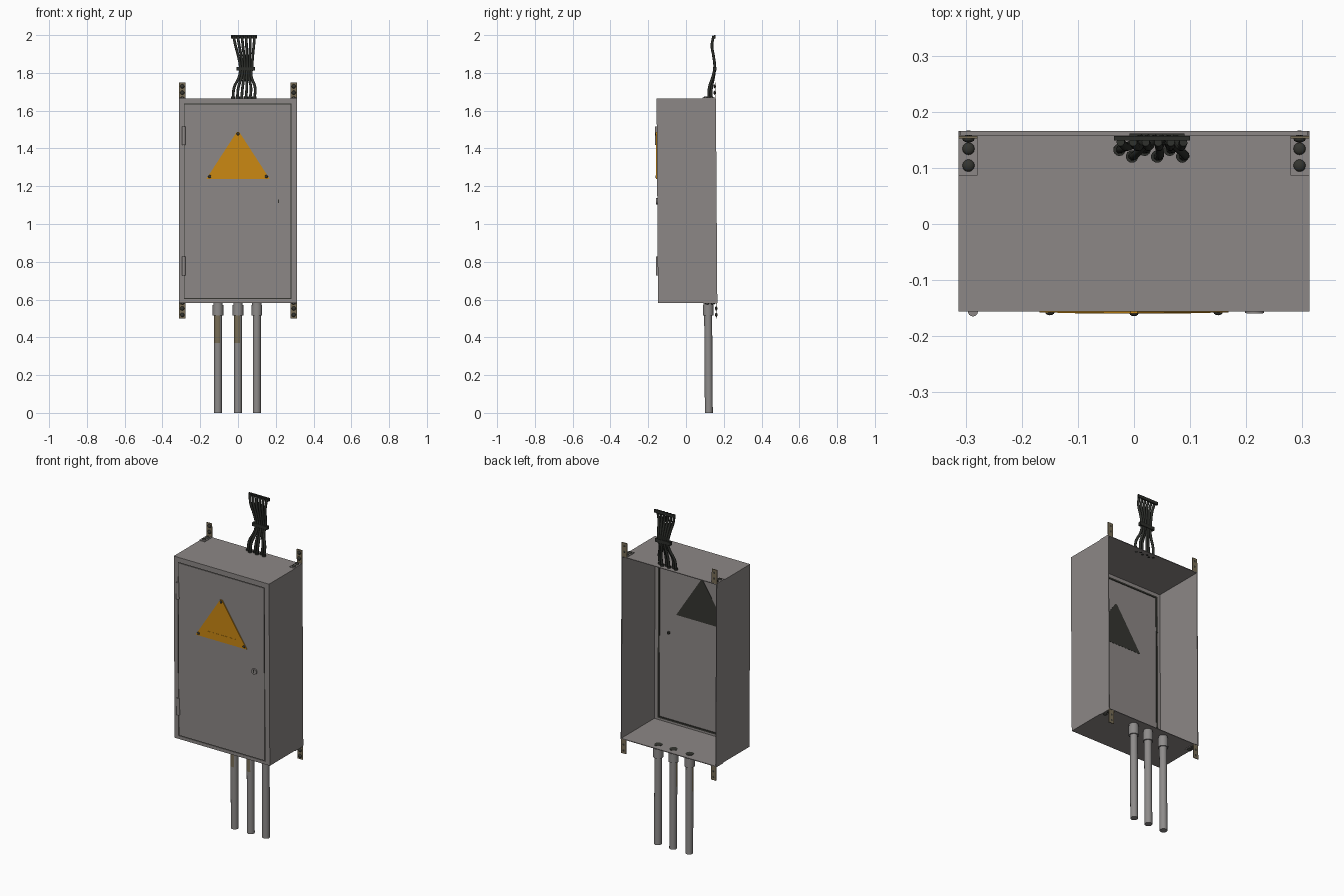
import bpy, bmesh, math
from mathutils import Vector, Matrix

if "Cube" in bpy.data.objects:
    bpy.data.objects.remove(bpy.data.objects["Cube"])


def mat(name, r, g, b):
    m = bpy.data.materials.new(name)
    m.diffuse_color = (r, g, b, 1)
    m.use_nodes = True
    m.node_tree.nodes["Principled BSDF"].inputs["Base Color"].default_value = m.diffuse_color
    return m


GREY = mat("painted grey steel", 0.265, 0.245, 0.238)
DARK = mat("dark metal", 0.035, 0.036, 0.03)
ORANGE = mat("warning orange", 0.60, 0.25, 0.006)
PIPE = mat("pipe grey", 0.27, 0.26, 0.255)
TAN = mat("weathered tan", 0.19, 0.155, 0.095)
BLACK = mat("cable black", 0.025, 0.027, 0.023)


def lean(v):
    # the whole assembly leans very slightly back
    return Vector((v[0], v[1] + (1.12 - v[2]) * 0.007, v[2]))


def finish(bm, name, *mats):
    for v in bm.verts:
        v.co = lean(v.co)
    bmesh.ops.recalc_face_normals(bm, faces=bm.faces)
    for f in bm.faces:
        f.smooth = True
    me = bpy.data.meshes.new(name)
    bm.to_mesh(me)
    bm.free()
    me.set_sharp_from_angle(angle=math.radians(32))
    for m in mats:
        me.materials.append(m)
    ob = bpy.data.objects.new(name, me)
    bpy.context.collection.objects.link(ob)
    return ob


def add_box(bm, x0, x1, y0, y1, z0, z1):
    m = Matrix.Translation(((x0 + x1) / 2, (y0 + y1) / 2, (z0 + z1) / 2)) @ \
        Matrix.Diagonal((x1 - x0, y1 - y0, z1 - z0, 1))
    bmesh.ops.create_cube(bm, size=1, matrix=m)


def boxes(name, m, *dims):
    bm = bmesh.new()
    for d in dims:
        add_box(bm, *d)
    return finish(bm, name, m)


def add_cyl(bm, c, r, h, axis="Z", n=20, r2=None):
    rot = {"Z": Matrix(), "Y": Matrix.Rotation(math.pi / 2, 4, "X")}[axis]
    bmesh.ops.create_cone(bm, cap_ends=True, segments=n, radius1=r, radius2=r if r2 is None else r2,
                          depth=h, matrix=Matrix.Translation(c) @ rot)


def add_dome(bm, c, r, axis, flat=0.6):
    s = [r, r, r]
    s["XYZ".index(axis)] *= flat
    bmesh.ops.create_uvsphere(bm, u_segments=12, v_segments=8, radius=1,
                              matrix=Matrix.Translation(c) @ Matrix.Diagonal((*s, 1)))


def triangle(name, m, pts, y0, y1):
    bm = bmesh.new()
    f = bm.faces.new([bm.verts.new((x, y0, z)) for x, z in pts])
    ext = bmesh.ops.extrude_face_region(bm, geom=[f])
    for v in ext["geom"]:
        if isinstance(v, bmesh.types.BMVert):
            v.co.y = y1
    return finish(bm, name, m)


# Cabinet shell, open at the back
W, F, B, Z0, Z1, T = 0.313, -0.152, 0.162, 0.583, 1.665, 0.004
boxes("cabinet_walls", GREY,
      (-W, -W + T, F, B, Z0, Z1), (W - T, W, F, B, Z0, Z1),
      (-W + T, W - T, F, B, Z1 - T, Z1), (-W + T, W - T, F, B, Z0, Z0 + T))

# Front frame around the door opening
L, R, D0, D1 = -0.287, 0.284, 0.602, 1.637
boxes("front_frame", GREY,
      (-W + T, L, F, F + T, Z0 + T, Z1 - T), (R, W - T, F, F + T, Z0 + T, Z1 - T),
      (L, R, F, F + T, D1, Z1 - T), (L, R, F, F + T, Z0 + T, D0))

# Dark seal behind the door gap
boxes("door_seal", DARK,
      (L - .002, L + .008, F + T, F + .008, D0, D1), (R - .008, R + .002, F + T, F + .008, D0, D1),
      (L, R, F + T, F + .008, D1 - .008, D1 + .002), (L, R, F + T, F + .008, D0 - .002, D0 + .008))

# Door panel
G = 0.005
boxes("door", GREY, (L + G, R - G, F, F + T, D0 + G, D1 - G))

# Hinges
bm = bmesh.new()
for z in (1.467, 0.777):
    add_cyl(bm, (L, F - 0.001, z), 0.009, 0.1, n=16)
finish(bm, "hinges", GREY)

# Lock with key slot
bm = bmesh.new()
add_cyl(bm, (0.215, F - 0.002, 1.12), 0.017, 0.01, "Y", 24)
finish(bm, "lock", GREY)
boxes("lock_slot", DARK, (0.212, 0.218, F - .0078, F - .006, 1.111, 1.129))
bm = bmesh.new()
add_cyl(bm, (0.215, F + 0.008, 1.12), 0.008, 0.012, "Y", 16)
finish(bm, "lock_stem", DARK)

# Warning sign, its dark backing inside, raised bar and screws
tri = [(-0.168, 1.238), (0.168, 1.238), (0.006, 1.488), (-0.006, 1.488)]
triangle("warning_sign", ORANGE, tri, F - 0.005, F)
triangle("sign_backing", DARK, tri, F + T, F + T + 0.001)
boxes("sign_bar", ORANGE, (-0.105, 0.102, F - .006, F - .005, 1.258, 1.28))
bm = bmesh.new()
for x, z in ((0, 1.477), (-0.15, 1.251), (0.15, 1.251)):
    add_dome(bm, (x, F - 0.005, z), 0.008, "Y")
finish(bm, "sign_screws", DARK)

# Corner brackets: plate on the cabinet, upright tab and bolts
flat, tab, bolts = [], [], bmesh.new()
for sx in (-1, 1):
    for zc, d in ((Z1, 1), (Z0, -1)):
        x0, x1 = sorted((sx * 0.313, sx * 0.279))
        za, zb = sorted((zc, zc + d * 0.004))
        flat.append((x0, x1, 0.09, 0.157, za, zb))
        za, zb = sorted((zc, zc + d * 0.083))
        tab.append((x0, x1, 0.157, 0.161, za, zb))
        for k in (0.03, 0.064):
            add_dome(bolts, (sx * 0.295, 0.156, zc + d * k), 0.011, "Y")
        for y in (0.108, 0.138):
            add_dome(bolts, (sx * 0.295, y, zc + d * 0.004), 0.011, "Z")
boxes("bracket_plates", GREY, *flat)
boxes("bracket_tabs", TAN, *tab)
finish(bolts, "bracket_bolts", DARK)

# Conduits with couplings below the cabinet
PY = 0.113
for i, x in enumerate((-0.106, 0.0, 0.1)):
    bm = bmesh.new()
    add_cyl(bm, (x, PY, 0.265), 0.021, 0.53, n=24)
    bmesh.ops.bisect_plane(bm, geom=bm.verts[:] + bm.edges[:] + bm.faces[:],
                           plane_co=(0, 0, 0.37), plane_no=(0, 0, 1))
    bmesh.ops.recalc_face_normals(bm, faces=bm.faces)
    for f in bm.faces:
        n = f.normal
        # weathered patch on the upper front of the left and middle pipes
        if i < 2 and f.calc_center_median().z > 0.37 and n.y < 0.3 and n.x < 0.6:
            f.material_index = 1
    finish(bm, f"conduit_{i + 1}", PIPE, TAN)
    bm = bmesh.new()
    add_cyl(bm, (x, PY, 0.543), 0.028, 0.054, n=24)
    add_cyl(bm, (x, PY, 0.577), 0.025, 0.014, n=24)
    finish(bm, f"coupling_{i + 1}", PIPE)
    bm = bmesh.new()
    add_cyl(bm, (x, PY, Z0 + T + 0.001), 0.022, 0.002, n=24)
    finish(bm, f"conduit_opening_{i + 1}", DARK)

# Cables rising from the roof, pinched at the clamp and fanned at the top bar
glands = bmesh.new()
for i in range(6):
    t = i / 5
    xb, xm, xt = -0.026 + 0.112 * t, 0.012 + 0.062 * t, -0.024 + 0.112 * t
    j = 0.006 * (-1) ** i
    path = [(xb, 0.130 + j, 1.66), (xb + 0.005, 0.133 + j, 1.72), (xm - 0.004, 0.150 + j / 3, 1.785),
            (xm, 0.157, 1.83), (0.7 * xm + 0.3 * xt, 0.151, 1.89),
            (0.3 * xm + 0.7 * xt, 0.143, 1.945), (xt, 0.152, 1.995)]
    cu = bpy.data.curves.new(f"cable_{i + 1}", "CURVE")
    cu.dimensions = "3D"
    cu.bevel_depth, cu.bevel_resolution, cu.resolution_u = 0.0075, 2, 5
    cu.use_fill_caps = True
    sp = cu.splines.new("BEZIER")
    sp.bezier_points.add(len(path) - 1)
    for p, co in zip(sp.bezier_points, path):
        p.co = lean(co)
        p.handle_left_type = p.handle_right_type = "AUTO"
    cu.materials.append(BLACK)
    bpy.context.collection.objects.link(bpy.data.objects.new(f"cable_{i + 1}", cu))
    add_cyl(glands, (xb, 0.130 + j, Z1 + 0.005), 0.011, 0.01, n=14)
finish(glands, "cable_glands", BLACK)
boxes("cable_clamp", BLACK, (-0.008, 0.09, 0.148, 0.166, 1.812, 1.832))
boxes("cable_top_bar", BLACK, (-0.036, 0.1, 0.155, 0.163, 1.982, 2.0))
